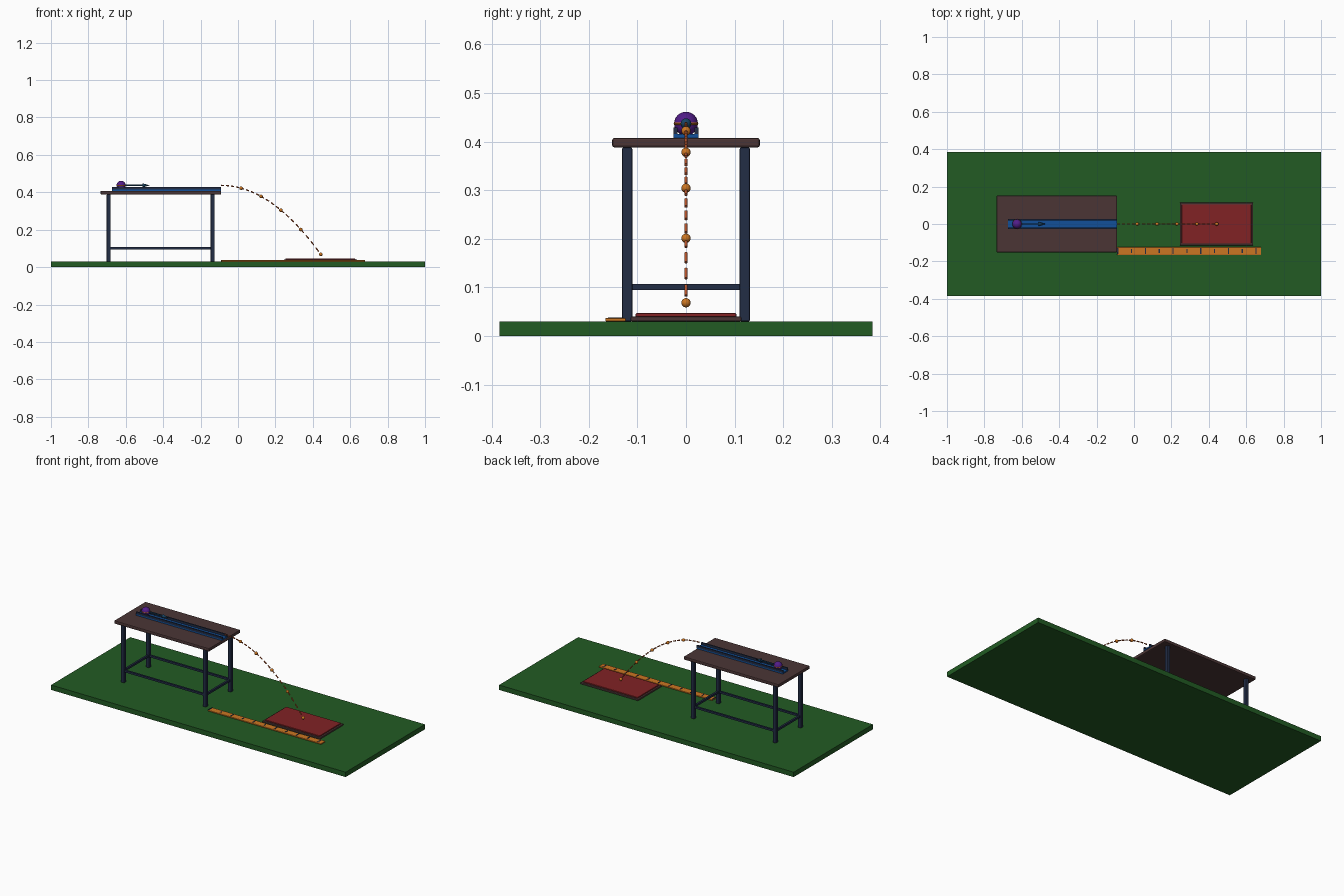
import bpy
from mathutils import Vector

cube = bpy.data.objects.get("Cube")
if cube:
    bpy.data.objects.remove(cube, do_unlink=True)


def material(name, r, g, b):
    m = bpy.data.materials.new(name)
    m.use_nodes = True
    m.diffuse_color = (r, g, b, 1)
    m.node_tree.nodes["Principled BSDF"].inputs["Base Color"].default_value = (r, g, b, 1)
    return m


green = material("floor green", 0.016, 0.105, 0.017)
brown = material("dark wood", 0.070, 0.036, 0.036)
navy = material("navy metal", 0.016, 0.026, 0.060)
blue = material("track blue", 0.006, 0.080, 0.320)
teal = material("arrow blue", 0.010, 0.060, 0.130)
red = material("pad red", 0.220, 0.016, 0.018)
orange = material("orange", 0.600, 0.180, 0.016)
rust = material("rust orange", 0.480, 0.085, 0.020)
purple = material("ball purple", 0.085, 0.012, 0.250)


def finish(name, mat, smooth=False):
    ob = bpy.context.object
    ob.name = name
    ob.data.materials.append(mat)
    if smooth:
        bpy.ops.object.shade_smooth_by_angle()
    return ob


def box(name, mat, x, y, z, bevel=0):
    """Box from (low, high) ranges on each axis."""
    ranges = (x, y, z)
    bpy.ops.mesh.primitive_cube_add(size=1, location=[(a + b) / 2 for a, b in ranges])
    ob = finish(name, mat)
    ob.scale = [b - a for a, b in ranges]
    bpy.ops.object.transform_apply(location=False, rotation=False, scale=True)
    if bevel:
        mod = ob.modifiers.new("rounded edges", "BEVEL")
        mod.width = bevel
        mod.segments = 2
    return ob


def sphere(name, mat, centre, radius):
    bpy.ops.mesh.primitive_uv_sphere_add(segments=24, ring_count=16, radius=radius, location=centre)
    return finish(name, mat, True)


def rod(name, mat, start, end, r1, r2=None):
    """Tapered or straight round bar between two points."""
    start, end = Vector(start), Vector(end)
    d = end - start
    bpy.ops.mesh.primitive_cone_add(vertices=16, radius1=r1, radius2=r1 if r2 is None else r2,
                                    depth=d.length, location=(start + end) / 2,
                                    rotation=d.to_track_quat("Z", "Y").to_euler())
    return finish(name, mat, True)


# Floor
FLOOR = 0.03
box("floor", green, (-1, 1), (-0.384, 0.384), (0, FLOOR))

# Table
EDGE = -0.09
box("table_top", brown, (-0.735, EDGE), (-0.152, 0.152), (0.388, 0.408), 0.005)
LEG_X, LEG_Y, LEG_R = (-0.692, -0.136), 0.121, 0.0105
for x, end in zip(LEG_X, ("right", "left")):
    for s, side in ((-1, "front"), (1, "back")):
        y = s * LEG_Y
        box(f"{side}_{end}_leg", navy, (x - LEG_R, x + LEG_R), (y - LEG_R, y + LEG_R),
            (FLOOR, 0.388), 0.003)
    box(f"{end}_stretcher", navy, (x - 0.006, x + 0.006), (-LEG_Y, LEG_Y), (0.095, 0.107))
for s, side in ((-1, "front"), (1, "back")):
    y = s * LEG_Y
    box(f"{side}_stretcher", navy, LEG_X, (y - 0.006, y + 0.006), (0.095, 0.107))

# Launch track
TRACK = (-0.675, EDGE)
box("track_bed", blue, TRACK, (-0.026, 0.026), (0.408, 0.416))
box("front_rail", navy, TRACK, (-0.026, -0.018), (0.416, 0.429))
box("back_rail", navy, TRACK, (0.018, 0.026), (0.416, 0.429))

# Ball with a band around its middle, and the arrow ahead of it
BALL_Z = 0.437
sphere("ball", purple, (-0.625, 0, BALL_Z), 0.0245)
bpy.ops.mesh.primitive_torus_add(location=(-0.625, 0, BALL_Z), major_radius=0.0225,
                                 minor_radius=0.003, major_segments=32, minor_segments=8)
finish("ball_band", orange, True)
rod("arrow_shaft", teal, (-0.61, 0, BALL_Z), (-0.508, 0, BALL_Z), 0.004)
rod("arrow_head", teal, (-0.51, 0, BALL_Z), (-0.472, 0, BALL_Z), 0.011, 0)


# Flight path
def path(x):
    return Vector((x, 0, BALL_Z - 1.3 * (x - EDGE) ** 2))


STEP = 0.1065
for i in range(1, 6):
    sphere(f"path_marker_{i}", orange, path(EDGE + STEP * i), 0.0095)
DASH = STEP / 4
for i in range(20):
    x = EDGE + DASH * i
    rod(f"path_dash_{i + 1}", rust, path(x), path(x + DASH * 0.6), 0.0034)

# Landing pad
box("pad_base", brown, (0.245, 0.637), (-0.114, 0.114), (FLOOR, 0.040), 0.003)
box("pad_top", red, (0.255, 0.627), (-0.104, 0.104), (0.038, 0.047), 0.003)

# Ruler with alternating tick lengths
box("ruler", orange, (EDGE, 0.68), (-0.166, -0.124), (FLOOR, 0.037), 0.002)
for i in range(11):
    x = EDGE + 0.003 + 0.074 * i
    half = 0.010 if i % 2 else 0.016
    box(f"ruler_tick_{i}", navy, (x - 0.003, x + 0.003), (-0.145 - half, -0.145 + half),
        (0.036, 0.0385))
